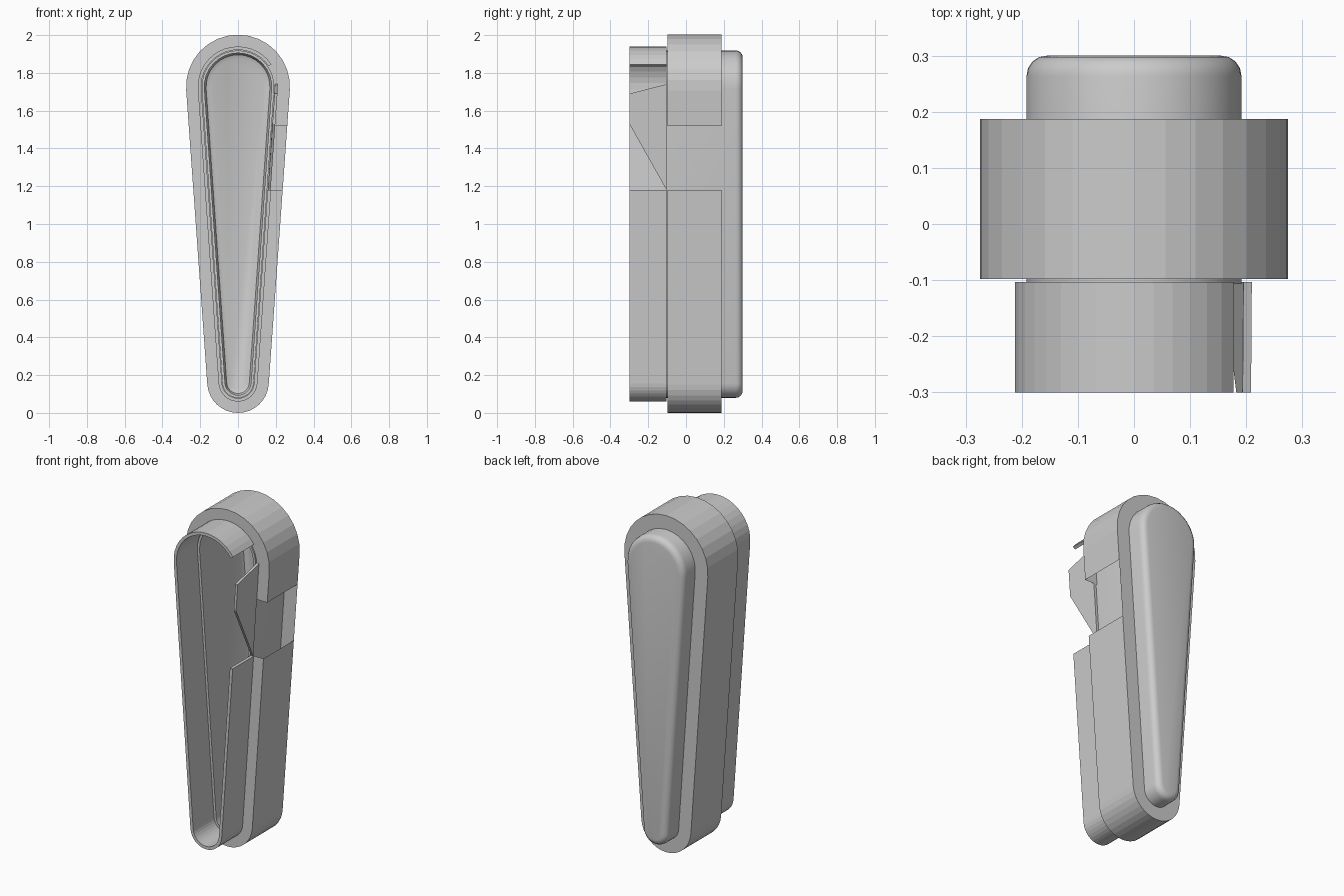
import bpy, bmesh
from math import sin, cos, pi, asin

if "Cube" in bpy.data.objects:
    bpy.data.objects.remove(bpy.data.objects["Cube"])

TOP_Z, LOW_Z = 1.727, 0.163      # centres of the large and small round ends
SEG = 16                         # facets per round end


def teardrop(r1, r2, start=None, end=None, end_angle=None):
    """Outline from the right side, round the bottom, up the left, over the top."""
    a = asin((r1 - r2) / (TOP_Z - LOW_Z))

    def side(z):
        x1, z1 = r1 * cos(a), TOP_Z - r1 * sin(a)
        x2, z2 = r2 * cos(a), LOW_Z - r2 * sin(a)
        return (x1 + (x2 - x1) * (z - z1) / (z2 - z1), z)

    def arc(r, cz, t0, t1):
        return [(r * cos(t0 + (t1 - t0) * i / SEG), cz + r * sin(t0 + (t1 - t0) * i / SEG))
                for i in range(SEG + 1)]
    pts = [side(start)] if start else []
    pts += arc(r2, LOW_Z, -a, -pi + a)
    pts += arc(r1, TOP_Z, pi + a, -a if end_angle is None else end_angle)
    if end:
        pts.append(side(end))
    return pts


def at(outline, y):
    return [(x, y, z) for x, z in outline]


def finish(bm, name, smooth=None):
    bmesh.ops.remove_doubles(bm, verts=bm.verts, dist=1e-5)
    bmesh.ops.recalc_face_normals(bm, faces=bm.faces)
    me = bpy.data.meshes.new(name)
    bm.to_mesh(me)
    bm.free()
    ob = bpy.data.objects.new(name, me)
    bpy.context.collection.objects.link(ob)
    if smooth:
        bpy.ops.object.select_all(action='DESELECT')
        ob.select_set(True)
        bpy.context.view_layer.objects.active = ob
        bpy.ops.object.shade_smooth_by_angle(angle=smooth)
    return ob


def loft(bm, loops, closed=True, cap_first=False, cap_last=False, cap_ends=False):
    rows = [[bm.verts.new(p) for p in lp] for lp in loops]
    n = len(rows[0])
    for r, s in zip(rows, rows[1:]):
        for i in range(n if closed else n - 1):
            j = (i + 1) % n
            bm.faces.new((r[i], r[j], s[j], s[i]))
    if cap_first:
        bm.faces.new(rows[0])
    if cap_last:
        bm.faces.new(rows[-1])
    if cap_ends:
        for k in (0, -1):
            bm.faces.new([r[k] for r in rows[:-1]])


# Hollow core: open at the front, rounded closed back
R1, R2, WALL = 0.192, 0.083, 0.014
bm = bmesh.new()
loops = [at(teardrop(R1 - WALL - 0.03, R2 - WALL - 0.03), 0.288),
         at(teardrop(R1 - WALL - 0.009, R2 - WALL - 0.009), 0.279),
         at(teardrop(R1 - WALL, R2 - WALL), 0.258),
         at(teardrop(R1 - WALL, R2 - WALL), -0.107),
         at(teardrop(R1, R2), -0.107)]
for i in range(5):
    t = i * pi / 8
    d = 0.036 * (1 - cos(t))
    loops.append(at(teardrop(R1 - d, R2 - d), 0.264 + 0.036 * sin(t)))
loft(bm, loops, cap_first=True, cap_last=True)
finish(bm, "core", 0.7)

# Outer housing: hollow, with a window missing on the right side
FRONT, BACK = -0.098, 0.187
bm = bmesh.new()
inner = teardrop(R1, R2, 1.18, 1.52)
outer = teardrop(0.275, 0.163, 1.18, 1.52)
loft(bm, [at(inner, FRONT), at(outer, FRONT), at(outer, BACK)], closed=False)
loft(bm, [at(teardrop(0.275, 0.163), BACK), at(teardrop(R1, R2), BACK)])
finish(bm, "outer_housing")

# Front collar: thin wall with a broken right side
Y0, Y1 = -0.3, -0.103
CUT = asin((1.845 - TOP_Z) / 0.213)
bm = bmesh.new()
o = teardrop(0.213, 0.103, 1.18, end_angle=CUT)
i = teardrop(0.195, 0.085, 1.18, end_angle=CUT)
loft(bm, [at(o, Y0), at(o, Y1), at(i, Y1), at(i, Y0), at(o, Y0)], closed=False, cap_ends=True)
finish(bm, "front_collar")

# Loose wall fragment left standing in the break
bm = bmesh.new()
outline = [(Y1, 1.18), (Y0, 1.53), (Y0, 1.69), (Y1, 1.74)]


def wall_x(z):
    return 0.21 - max(0.0, 1.71 - z) * 0.0705


loft(bm, [[(wall_x(z) - t, y, z) for y, z in outline] for t in (0, 0.015)],
     cap_first=True, cap_last=True)
finish(bm, "wall_fragment")
